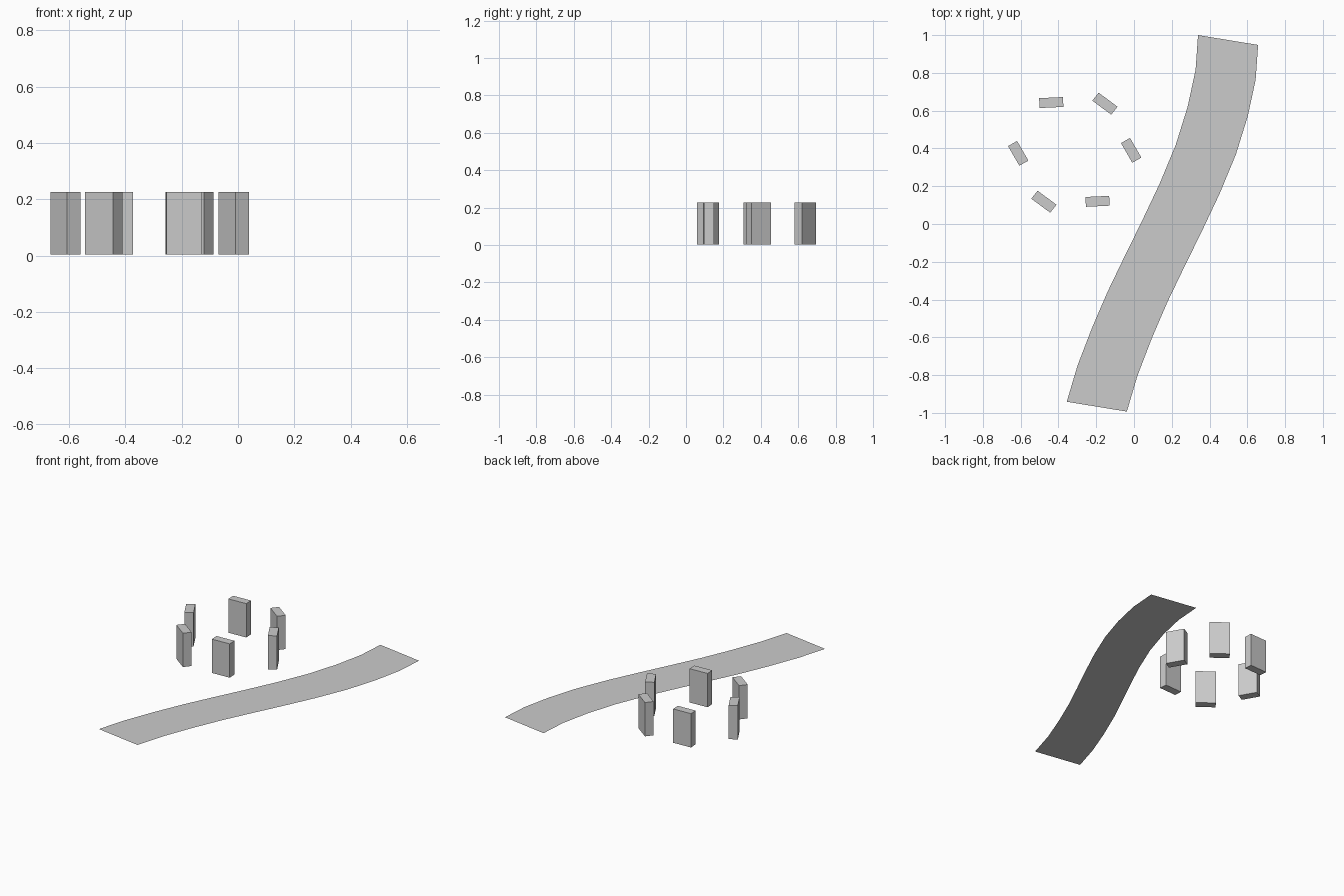
import bpy, bmesh
from mathutils import Matrix

if "Cube" in bpy.data.objects:
    bpy.data.objects.remove(bpy.data.objects["Cube"])


def add_object(name, bm):
    bmesh.ops.recalc_face_normals(bm, faces=bm.faces)
    mesh = bpy.data.meshes.new(name)
    bm.to_mesh(mesh)
    bm.free()
    obj = bpy.data.objects.new(name, mesh)
    bpy.context.collection.objects.link(obj)
    return obj


# Winding flat path: a slanted edge swept along a centre line
CENTRE_LINE = [(-0.197, -0.967), (-0.14, -0.775), (-0.065, -0.58), (0.018, -0.387),
               (0.108, -0.2), (0.2, -0.013), (0.295, 0.188), (0.38, 0.393),
               (0.443, 0.595), (0.485, 0.79), (0.498, 0.974)]
HALF = (0.159, -0.026)
bm = bmesh.new()
rows = [[bm.verts.new((x + s * HALF[0], y + s * HALF[1], 0)) for s in (-1, 1)]
        for x, y in CENTRE_LINE]
for (a, b), (c, d) in zip(rows, rows[1:]):
    bm.faces.new((a, b, d, c))
add_object("path", bm)

# Ring of six upright slabs; opposite slabs share the same slightly skewed plan
BOTTOM, TOP = 0.003, 0.226
SLABS = [
    # half length vector, half thickness vector, centres of the opposite pair
    ((0.030, -0.052), (0.024, 0.0135), [(-0.015, 0.390), (-0.613, 0.374)]),
    ((0.050, -0.037), (0.0168, 0.021), [(-0.154, 0.637), (-0.477, 0.118)]),
    ((0.063, 0.003), (-0.0015, 0.026), [(-0.438, 0.643), (-0.193, 0.120)]),
]
for length, thick, centres in SLABS:
    for x, y in centres:
        bm = bmesh.new()
        bmesh.ops.create_cube(bm, size=2, matrix=Matrix((
            (length[0], thick[0], 0, x),
            (length[1], thick[1], 0, y),
            (0, 0, (TOP - BOTTOM) / 2, (TOP + BOTTOM) / 2),
            (0, 0, 0, 1))))
        add_object("standing_slab", bm)
